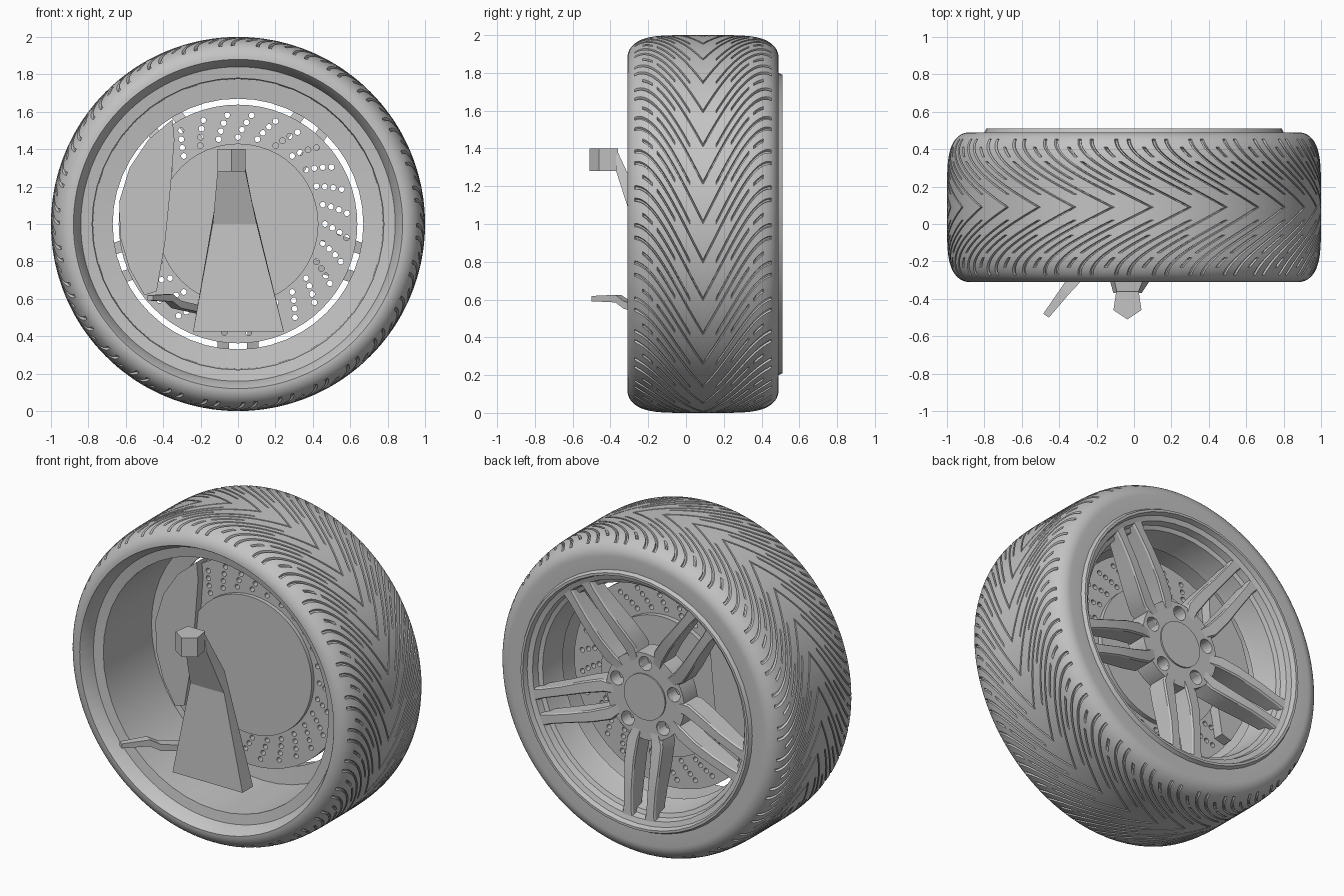
import bpy, bmesh, math
from math import sin, cos, pi, radians
from mathutils import Vector

cube = bpy.data.objects.get("Cube")
if cube:
    bpy.data.objects.remove(cube, do_unlink=True)

grey = bpy.data.materials.new("plain grey")
grey.use_nodes = True
grey.diffuse_color = (0.55, 0.55, 0.55, 1)
grey.node_tree.nodes["Principled BSDF"].inputs["Base Color"].default_value = (0.55, 0.55, 0.55, 1)

CENTRE_Y, HALF_WIDTH = 0.09, 0.4


def polar(r, angle, y):
    """Point around the axle, which runs along y at height 1."""
    return Vector((r * cos(angle), y, 1 + r * sin(angle)))


def make(name, verts, faces, angle=35):
    me = bpy.data.meshes.new(name)
    me.from_pydata([tuple(v) for v in verts], [], faces)
    bm = bmesh.new()
    bm.from_mesh(me)
    bmesh.ops.recalc_face_normals(bm, faces=bm.faces)
    bm.to_mesh(me)
    bm.free()
    me.shade_smooth()
    me.set_sharp_from_angle(angle=radians(angle))
    me.materials.append(grey)
    ob = bpy.data.objects.new(name, me)
    bpy.context.scene.collection.objects.link(ob)
    return ob


def ring_faces(rows, cols):
    """Quads of a grid that wraps in both directions."""
    return [(i * cols + j, i * cols + (j + 1) % cols,
             (i + 1) % rows * cols + (j + 1) % cols, (i + 1) % rows * cols + j)
            for i in range(rows) for j in range(cols)]


def lathe(name, profile, segs):
    verts = [polar(r, 2 * pi * j / segs, y) for r, y in profile for j in range(segs)]
    return make(name, verts, ring_faces(len(profile), segs), 25)


def loft_data(sections):
    """Skin equal-sized loops and cap both ends."""
    n = len(sections[0])
    verts = [p for s in sections for p in s]
    faces = [(i * n + j, i * n + (j + 1) % n, (i + 1) * n + (j + 1) % n, (i + 1) * n + j)
             for i in range(len(sections) - 1) for j in range(n)]
    last = len(verts) - n
    faces += [tuple(range(n))[::-1], tuple(range(last, last + n))]
    return verts, faces


def loft(name, sections, angle=10):
    return make(name, *loft_data(sections), angle)


def rod_data(r, y0, y1, segs, at=Vector((0, 0, 0))):
    return loft_data([[polar(r, 2 * pi * j / segs, y) + at for j in range(segs)]
                      for y in (y0, y1)])


def joined(name, parts):
    verts, faces = [], []
    for v, f in parts:
        faces += [tuple(i + len(verts) for i in face) for face in f]
        verts += v
    return make(name, verts, faces)


def cut(target, cutter):
    cutter.hide_render = True
    mod = target.modifiers.new("holes", "BOOLEAN")
    mod.operation = "DIFFERENCE"
    mod.solver = "EXACT"
    mod.object = cutter
    bpy.context.view_layer.update()
    me = bpy.data.meshes.new_from_object(
        target.evaluated_get(bpy.context.evaluated_depsgraph_get()))
    target.modifiers.clear()
    target.data = me
    me.shade_smooth()
    me.set_sharp_from_angle(angle=radians(40))
    bpy.data.objects.remove(cutter, do_unlink=True)


# Tyre: grid columns follow the swept V grooves, so each groove has crisp edges
GROOVES, ROWS = 90, 36
PHASES = (0, 0.07, 0.21, 0.28)
SPANS = (((0.02, 0.9),), ((0.2, 0.9),), ((0.38, 0.58), (0.68, 0.78)))
COLS = GROOVES * len(PHASES)
tyre_verts = []


def tyre_row(r, y, v):
    sweep = 0.8 * v - 0.27 * v ** 4
    for g in range(GROOVES):
        grooved = any(a < v < b for a, b in SPANS[g % 3])
        for q, phase in enumerate(PHASES):
            depth = 0.013 if grooved and q in (1, 2) else 0
            tyre_verts.append(polar(r - depth, 2 * pi * (g + phase) / GROOVES + sweep, y))


tyre_row(0.81, -0.1, 1)
tyre_row(0.838, -0.225, 1)
tyre_row(0.876, -0.305, 1)
for i in range(-ROWS, ROWS + 1):
    v = 1 - (1 - abs(i) / ROWS) ** 1.6
    r = 0.88 + 0.12 * math.sqrt(max(0, 1 - v ** 5))
    tyre_row(r, CENTRE_Y + math.copysign(HALF_WIDTH * v, i), v)
tyre_row(0.80, 0.488, 1)
tyre_row(0.81, 0.4, 1)
make("tyre", tyre_verts, ring_faces(len(tyre_verts) // COLS, COLS))

# Rim: front lip, deep barrel, inner shoulder and stepped outer flange
lathe("rim", [(0.842, -0.23), (0.78, -0.22), (0.775, 0.25), (0.67, 0.265), (0.68, 0.30),
              (0.70, 0.42), (0.725, 0.43), (0.735, 0.47), (0.765, 0.48), (0.775, 0.51),
              (0.79, 0.51), (0.803, 0.485), (0.8, 0.4), (0.8, -0.19), (0.838, -0.21)], 48)

# Five pairs of spokes: radius, sideways offset, half width, outer y, inner y
SPOKE = [(0.1, 0.04, 0.035, 0.39, 0.27), (0.2, 0.055, 0.03, 0.4, 0.275),
         (0.28, 0.084, 0.04, 0.415, 0.285), (0.4, 0.088, 0.036, 0.44, 0.31),
         (0.55, 0.082, 0.031, 0.46, 0.34), (0.68, 0.078, 0.031, 0.468, 0.37),
         (0.74, 0.078, 0.038, 0.472, 0.39)]
for k in range(5):
    angle = -pi / 2 + k * 2 * pi / 5
    out, side = Vector((cos(angle), 0, sin(angle))), Vector((-sin(angle), 0, cos(angle)))
    for s in (-1, 1):
        sections = []
        for r, off, w, y1, y0 in SPOKE:
            base = Vector((0, 0, 1)) + out * r + side * s * off
            sections.append([base + side * a * w + Vector((0, y, 0))
                             for a, y in ((-1, y0), (1, y0), (1, y1 - 0.01),
                                          (0.8, y1), (-0.8, y1), (-1, y1 - 0.01))])
        loft("spoke", sections, 30)

# Hub with lug holes between the spoke pairs, and its cap
hub = joined("hub", [rod_data(0.27, 0.27, 0.403, 40)])
lugs = [polar(0.207, pi / 2 + k * 2 * pi / 5, 0) - Vector((0, 0, 1)) for k in range(5)]
cut(hub, joined("lug_cutter", [rod_data(0.044, 0.31, 0.6, 16, p) for p in lugs]))
joined("lug_bolts", [rod_data(0.025, 0.3, 0.345, 6, p) for p in lugs])
joined("hub_cap", [rod_data(0.143, 0.38, 0.412, 32)])
joined("spindle", [rod_data(0.15, 0.2, 0.28, 24)])

# Drilled brake disc with curved rows of holes, and its raised centre
disc = joined("brake_disc", [rod_data(0.638, 0.14, 0.195, 64)])
holes = []
for k in range(28):
    for i in range(4):
        angle = 2 * pi * k / 28 - radians(2.4) * i
        spot = polar(0.465 + 0.04 * i, angle, 0) - Vector((0, 0, 1))
        holes.append(rod_data(0.0155, 0.05, 0.3, 10, spot))
cut(disc, joined("hole_cutter", holes))
joined("disc_centre", [rod_data(0.43, 0.115, 0.225, 48)])

# Brake caliper straddling the disc
outline = [(-0.35, 1.56), (-0.34, 1.45), (-0.36, 1.2), (-0.39, 0.9), (-0.435, 0.64),
           (-0.5, 0.62), (-0.58, 0.76), (-0.63, 0.93), (-0.635, 1.12), (-0.58, 1.3),
           (-0.48, 1.45)]
loft("caliper", [[Vector((x, y, z)) for x, z in outline] for y in (0.09, 0.26)])

# Suspension upright: front edge (left x, right x, y, z), then back edge
UPRIGHT = [((-0.11, 0.04, -0.37, 1.28), (-0.09, 0.02, -0.37, 1.4)),
           ((-0.135, 0.1, -0.28, 1.0), (-0.12, 0.075, -0.24, 1.12)),
           ((-0.24, 0.245, -0.305, 0.425), (-0.24, 0.245, -0.2, 0.425))]
loft("upright", [[Vector(p) for p in ((a, y, z), (b, y, z), (d, v, w), (c, v, w))]
                 for (a, b, y, z), (c, d, v, w) in UPRIGHT])
knob = [(-0.035, -0.51), (0.04, -0.46), (0.025, -0.36), (-0.095, -0.36), (-0.11, -0.46)]
loft("upright_knob", [[Vector((x, y, z)) for x, y in knob] for z in (1.28, 1.4)])

# Steering arm: a bent flat bar with a tapered tip; last two values are half sizes
ARM = [(-0.47, -0.49, 0.605, 0.015, 0.014), (-0.37, -0.36, 0.605, 0.022, 0.02),
       (-0.33, -0.31, 0.57, 0.026, 0.02), (-0.2, -0.15, 0.54, 0.028, 0.018)]
loft("steering_arm", [[Vector((x + a * w, y - a * w * 0.7, z + b * t))
                       for a, b in ((-1, -1), (1, -1), (1, 1), (-1, 1))]
                      for x, y, z, w, t in ARM])
